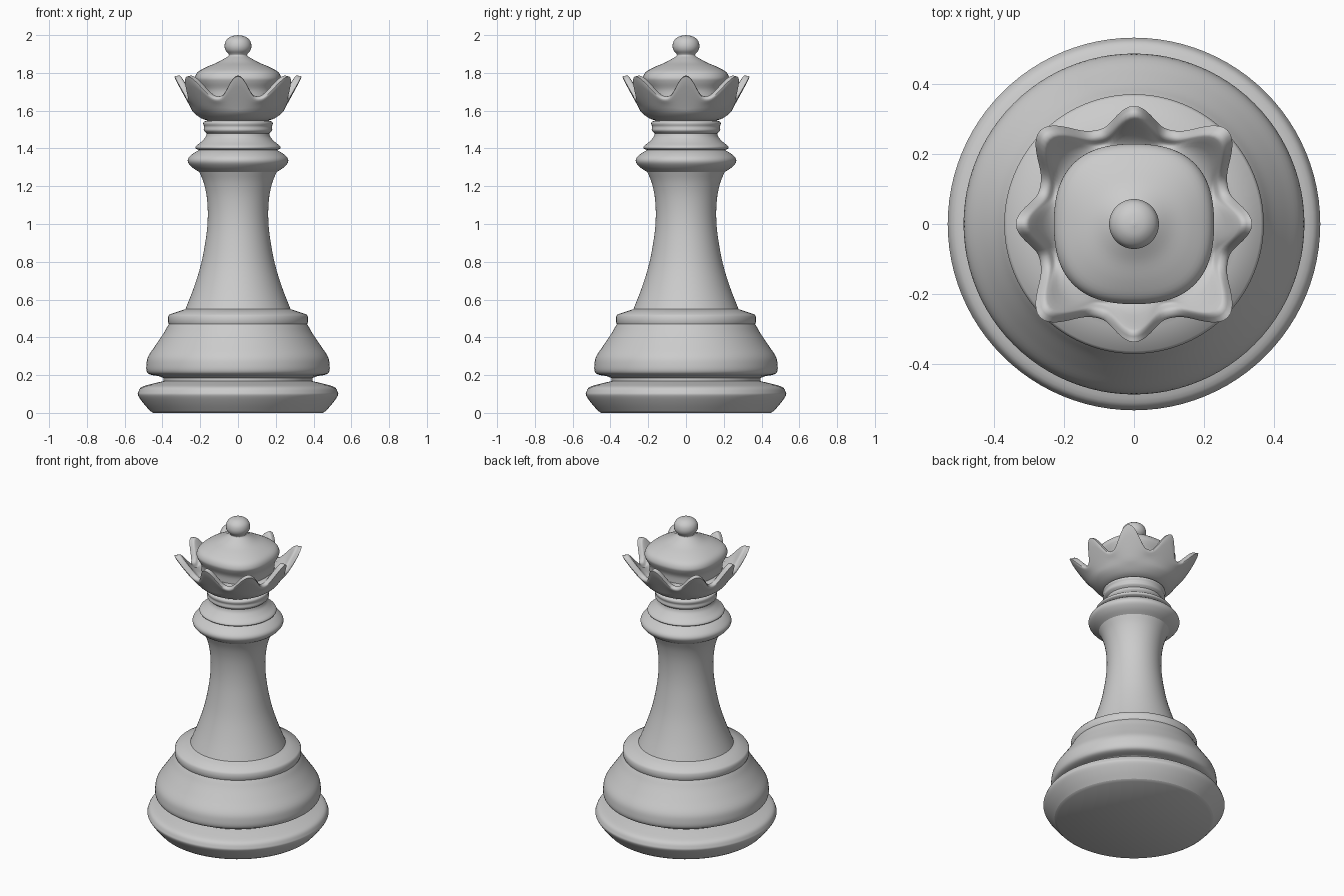
import bpy, bmesh, math

if "Cube" in bpy.data.objects:
    bpy.data.objects.remove(bpy.data.objects["Cube"])

SEG = 96


def spline(pts, sub=4):
    """Catmull-Rom smoothing through a list of coordinates."""
    if sub < 2:
        return pts
    out = []
    for i in range(len(pts) - 1):
        a, b, c, d = pts[max(i - 1, 0)], pts[i], pts[i + 1], pts[min(i + 2, len(pts) - 1)]
        for k in range(sub):
            t = k / sub
            out.append(tuple(0.5 * (2 * q + (r - p) * t + (2 * p - 5 * q + 4 * r - s) * t * t
                                    + (3 * q - p - 3 * r + s) * t ** 3)
                             for p, q, r, s in zip(a, b, c, d)))
    return out + [pts[-1]]


def loft(name, ring_points, seg=SEG):
    """Skin rings; ring_points(angle) gives the (r, z) section at that angle."""
    bm = bmesh.new()
    cols = []
    for i in range(seg):
        a = 2 * math.pi * i / seg
        cols.append([bm.verts.new((r * math.cos(a), r * math.sin(a), z))
                     for r, z in ring_points(a)])
    for i in range(seg):
        p, q = cols[i], cols[(i + 1) % seg]
        for j in range(len(p) - 1):
            bm.faces.new((p[j], q[j], q[j + 1], p[j + 1]))
    bmesh.ops.remove_doubles(bm, verts=bm.verts, dist=0.00005)
    bmesh.ops.recalc_face_normals(bm, faces=bm.faces)
    me = bpy.data.meshes.new(name)
    bm.to_mesh(me)
    bm.free()
    ob = bpy.data.objects.new(name, me)
    bpy.context.collection.objects.link(ob)
    bpy.ops.object.select_all(action='DESELECT')
    ob.select_set(True)
    bpy.context.view_layer.objects.active = ob
    bpy.ops.object.shade_smooth_by_angle(angle=math.radians(40))
    return ob


def lathe(name, pts, sub=4):
    section = spline(pts, sub)
    return loft(name, lambda a: section)


def diagonal(a):
    """0 on the x and y axes, 1 on the diagonals."""
    return (1 - math.cos(4 * a)) / 2


# Flat underside and lowest disc
lathe("underside", [(0, 0), (.45, 0), (.465, .01)], 1)
lathe("base_disc", [(.465, .01), (.5, .05), (.528, .09), (.528, .11), (.51, .137),
                    (.45, .155), (.395, .168)])
# Groove and swelling foot
lathe("groove", [(.395, .168), (.395, .185), (.42, .195)], 1)
lathe("foot", [(.42, .195), (.465, .203), (.483, .22), (.485, .255), (.475, .3), (.435, .36),
               (.395, .42), (.375, .455), (.366, .47)])
lathe("foot_ledge", [(.366, .47), (.37, .48), (.37, .51), (.362, .522), (.30, .542), (.278, .55)], 1)
# Waisted stem
lathe("stem", [(.278, .55), (.235, .66), (.195, .79), (.169, .93), (.16, 1.04), (.165, 1.14),
               (.182, 1.22), (.205, 1.275)])
# Collar rings
lathe("collar", [(.205, 1.275), (.24, 1.298), (.264, 1.325), (.262, 1.35), (.235, 1.375), (.205, 1.392)])
lathe("middle_ring", [(.205, 1.392), (.224, 1.4), (.222, 1.413), (.195, 1.435), (.172, 1.46), (.165, 1.48)])
lathe("upper_ring", [(.165, 1.48), (.181, 1.495), (.179, 1.515), (.184, 1.53), (.18, 1.542), (.16, 1.548)])


# Crown: eight flared fingers, slightly squared in plan
def crown_section(a):
    w = ((1 + math.cos(8 * a)) / 2) ** 1.3
    sq = 1 + .12 * diagonal(a)
    z = 1.675 + .11 * w
    r = .262 + .06 * w
    pts = [(.16, 1.548), (.195, 1.56), (.235, 1.59), (.258 * (1 + .06 * diagonal(a)), 1.63),
           ((r + .01) * sq, z - .018), ((r + .004) * sq, z - .003), ((r - .014) * sq, z),
           ((r - .03) * sq, z - .018),
           ((.22 + .025 * w) * sq, 1.66 + .035 * w), (.20 * (1 + .07 * diagonal(a)), 1.665)]
    return spline(pts, 3)


loft("crown", crown_section, 160)

# Rounded-square cap dome inside the crown
cap_profile = spline([(.20, 1.665), (.203, 1.71), (.222, 1.75), (.228, 1.775), (.212, 1.805),
                      (.165, 1.832), (.11, 1.855), (.07, 1.877)])


def cap_section(a):
    return [(r * (1 + .07 * diagonal(a) * min(1, max(0, (r - .07) / .13))), z) for r, z in cap_profile]


loft("cap", cap_section)
# Finial ball on a short neck
lathe("finial", [(.07, 1.877), (.05, 1.89), (.05, 1.9), (.066, 1.92), (.071, 1.945), (.062, 1.973),
                 (.036, 1.993), (0, 2.0)])
